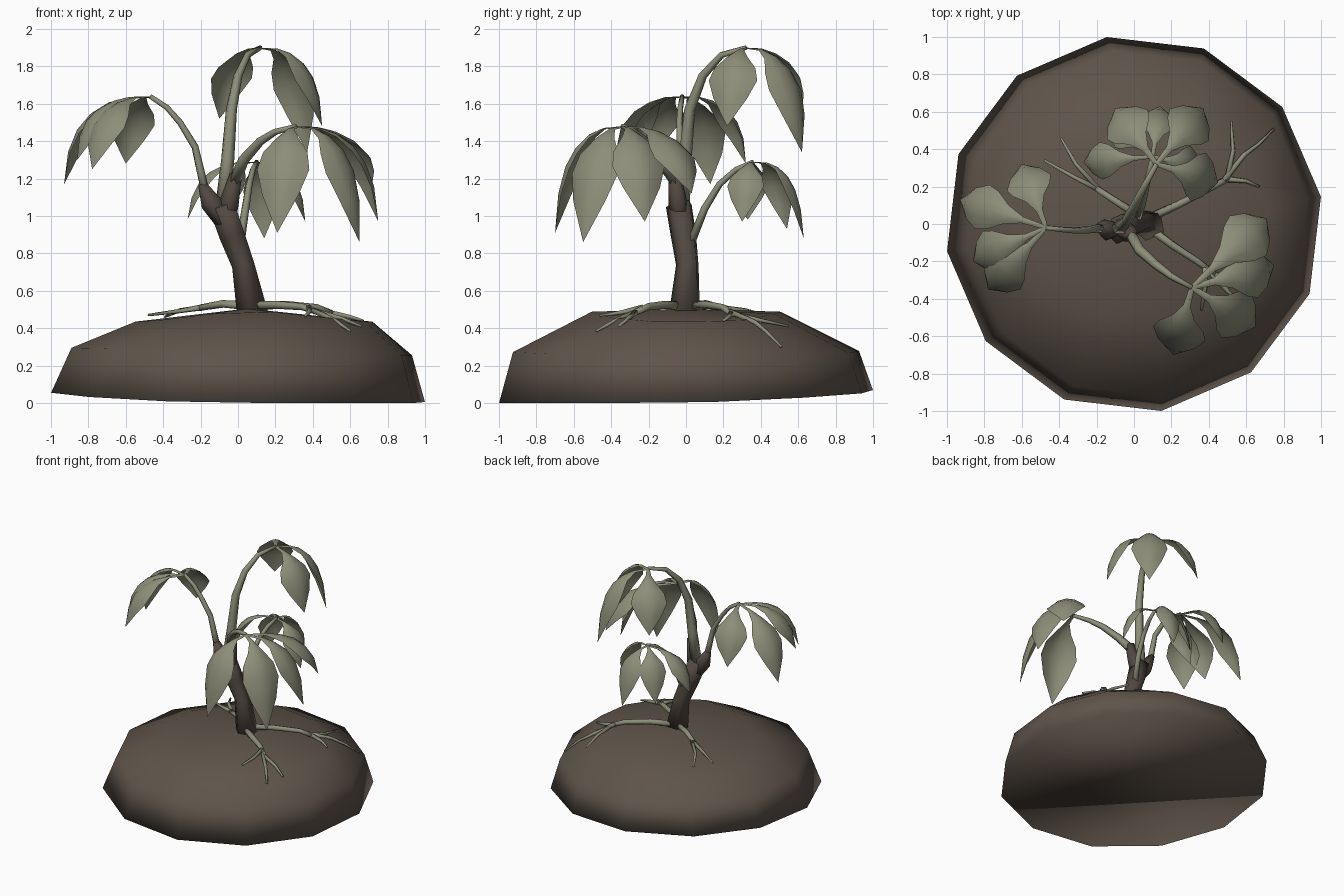
import bpy, bmesh, math
from mathutils import Vector

if "Cube" in bpy.data.objects:
    bpy.data.objects.remove(bpy.data.objects["Cube"])


def material(name, rgb):
    m = bpy.data.materials.new(name)
    m.diffuse_color = (*rgb, 1)
    m.use_nodes = True
    m.node_tree.nodes["Principled BSDF"].inputs["Base Color"].default_value = m.diffuse_color
    return m


SOIL = material("soil_brown", (0.113, 0.088, 0.068))
BARK = material("bark_brown", (0.085, 0.065, 0.052))
GREEN = material("dull_green", (0.265, 0.27, 0.19))


def finish(bm, name, mat):
    bmesh.ops.recalc_face_normals(bm, faces=bm.faces)
    for f in bm.faces:
        f.smooth = True
    me = bpy.data.meshes.new(name)
    bm.to_mesh(me)
    bm.free()
    me.materials.append(mat)
    ob = bpy.data.objects.new(name, me)
    bpy.context.collection.objects.link(ob)
    return ob


def bridge(bm, a, b):
    n = len(a)
    for i in range(n):
        bm.faces.new((a[i], a[(i + 1) % n], b[(i + 1) % n], b[i]))


def tube(bm, pts, r0, r1, sides=6, radii=None):
    """Tapered tube through points."""
    pts = [Vector(p) for p in pts]
    n, prev = len(pts), None
    side, last_t = None, None
    for i, p in enumerate(pts):
        t = (pts[min(i + 1, n - 1)] - pts[max(i - 1, 0)]).normalized()
        if side is None:
            side = t.orthogonal().normalized()
        else:
            side = last_t.rotation_difference(t) @ side
        last_t = t
        up = t.cross(side)
        r = radii[i] if radii else r0 + (r1 - r0) * i / (n - 1)
        ring = [bm.verts.new(p + r * (side * math.cos(a) + up * math.sin(a)))
                for a in (2 * math.pi * k / sides for k in range(sides))]
        if prev:
            bridge(bm, prev, ring)
        else:
            bm.faces.new(ring)
        prev = ring
    bm.faces.new(prev)


def leaf(bm, hub, tip, width):
    """Drooping spoon-shaped leaf, arched from hub to tip."""
    hub, tip = Vector(hub), Vector(tip)
    out = Vector((tip.x - hub.x, tip.y - hub.y, 0))
    ctrl = hub + out * 0.94 + Vector((0, 0, 0.02))
    across = out.normalized().cross(Vector((0, 0, 1)))
    profile = [(0, .09), (.16, .14), (.3, .42), (.46, .85), (.62, 1), (.8, .7), (1, 0)]
    prev = None
    for t, w in profile:
        p = hub * (1 - t) ** 2 + ctrl * 2 * t * (1 - t) + tip * t * t
        tan = ((ctrl - hub) * (1 - t) + (tip - ctrl) * t).normalized()
        nrm = across.cross(tan)
        h = w * width / 2
        if w == 0:
            end = bm.verts.new(p)
            for a, b in zip(prev, prev[1:]):
                bm.faces.new((a, b, end))
            break
        row = [bm.verts.new(p + across * h * s - nrm * h * 0.4 * s * s)
               for s in (-1, -.5, 0, .5, 1)]
        if prev:
            for i in range(4):
                bm.faces.new((prev[i], prev[i + 1], row[i + 1], row[i]))
        prev = row


# Soil mound: tilted rim, shoulder, oval crown, closed underneath
bm = bmesh.new()
angles = [math.radians(8.3 + 30 * k) for k in range(12)]
rim, shoulder, crown = [], [], []
for a in angles:
    c, s = math.cos(a), math.sin(a)
    rim.append(bm.verts.new((1.01 * c, 1.01 * s, max(0, 0.03 - 0.03 * c + 0.035 * s))))
    shoulder.append(bm.verts.new((0.02 + 0.92 * c, 0.935 * s, 0.275 - 0.02 * c)))
    crown.append(bm.verts.new((0.085 + 0.64 * c, 0.51 * s, 0.435 + 0.055 * s ** 4)))
bridge(bm, rim, shoulder)
bridge(bm, shoulder, crown)
top = bm.verts.new((0.05, 0, 0.505))
for i in range(12):
    bm.faces.new((crown[i], crown[(i + 1) % 12], top))
bm.faces.new(rim)
finish(bm, "soil_mound", SOIL)

# Trunk with its forked stubs
bm = bmesh.new()
tube(bm, [(.085, -.005, .46), (.03, .01, .74), (-.03, -.01, .9), (-.085, -.035, 1.06)],
     0, 0, 5, [.09, .064, .072, .074])
tube(bm, [(-.07, -.03, .94), (-.14, -.03, 1.07), (-.19, -.02, 1.17)], 0, 0, 5, [.035, .06, .025])
tube(bm, [(-.05, -.03, .94), (-.045, -.04, 1.07), (-.01, -.06, 1.22)], 0, 0, 5, [.035, .055, .035])
finish(bm, "trunk", BARK)

# Leaf clusters: stem path (last point is the hub), leaf tips, leaf width
clusters = {
    "left": ([(-.17, -.02, 1.11), (-.2, -.025, 1.24), (-.23, -.03, 1.37), (-.31, -.035, 1.5),
              (-.38, -.03, 1.58), (-.47, -.02, 1.64)], .024,
             [(-.93, .13, 1.17), (-.60, .32, 1.28), (-.78, -.35, 1.25), (-.86, -.2, 1.3)], .25),
    "top": ([(-.08, -.02, 1.06), (-.055, -.005, 1.3), (-.035, .02, 1.57), (.0, .09, 1.75),
             (.05, .19, 1.86), (.12, .32, 1.90)], .042,
            [(-.1, .62, 1.52), (.37, .62, 1.34), (.45, .22, 1.48)], .27),
    "front": ([(-.02, -.05, 1.18), (.03, -.14, 1.3), (.12, -.22, 1.4), (.2, -.28, 1.45),
               (.31, -.34, 1.48)], .034,
              [(.21, -.70, .91), (.65, -.55, .86), (.75, -.22, .97), (.71, .03, 1.12)], .29),
    "back": ([(.01, .02, .84), (.04, .1, 1.04), (.06, .18, 1.17), (.08, .27, 1.25),
              (.1, .36, 1.29)], .024,
             [(-.27, .33, .98), (-.1, .54, .93), (.14, .63, .88), (.36, .3, .97)], .2),
}
for name, (path, r, tips, width) in clusters.items():
    bm = bmesh.new()
    tube(bm, path, r, .013)
    finish(bm, name + "_stem", GREEN)
    bm = bmesh.new()
    for tip in tips:
        leaf(bm, path[-1], tip, width)
    finish(bm, name + "_leaves", GREEN)

# Roots creeping over the mound, each with side branches
roots = {
    "right_root": [
        [(.08, .03, .52), (.25, .11, .525), (.42, .2, .51), (.5, .24, .48)],
        [(.48, .23, .49), (.59, .37, .43), (.67, .43, .38), (.75, .51, .30)],
        [(.5, .24, .48), (.53, .39, .445), (.52, .55, .41)],
        [(.5, .24, .48), (.6, .23, .46), (.67, .2, .44)]],
    "left_root": [
        [(.05, .03, .52), (-.08, .11, .53), (-.2, .19, .51)],
        [(-.2, .19, .51), (-.32, .25, .49), (-.48, .34, .47)],
        [(-.18, .18, .51), (-.31, .32, .495), (-.39, .46, .46)]],
    "front_root": [
        [(.08, -.02, .52), (.2, -.11, .525), (.34, -.2, .515), (.43, -.27, .485)],
        [(.4, -.25, .495), (.52, -.38, .44), (.6, -.48, .385)],
        [(.38, -.23, .51), (.38, -.34, .485), (.36, -.46, .465)],
        [(.43, -.27, .485), (.56, -.31, .45), (.66, -.36, .41)]],
}
for name, paths in roots.items():
    bm = bmesh.new()
    tube(bm, paths[0], .024, .017)
    for p in paths[1:]:
        tube(bm, p, .017, .007, 5)
    finish(bm, name, GREEN)
